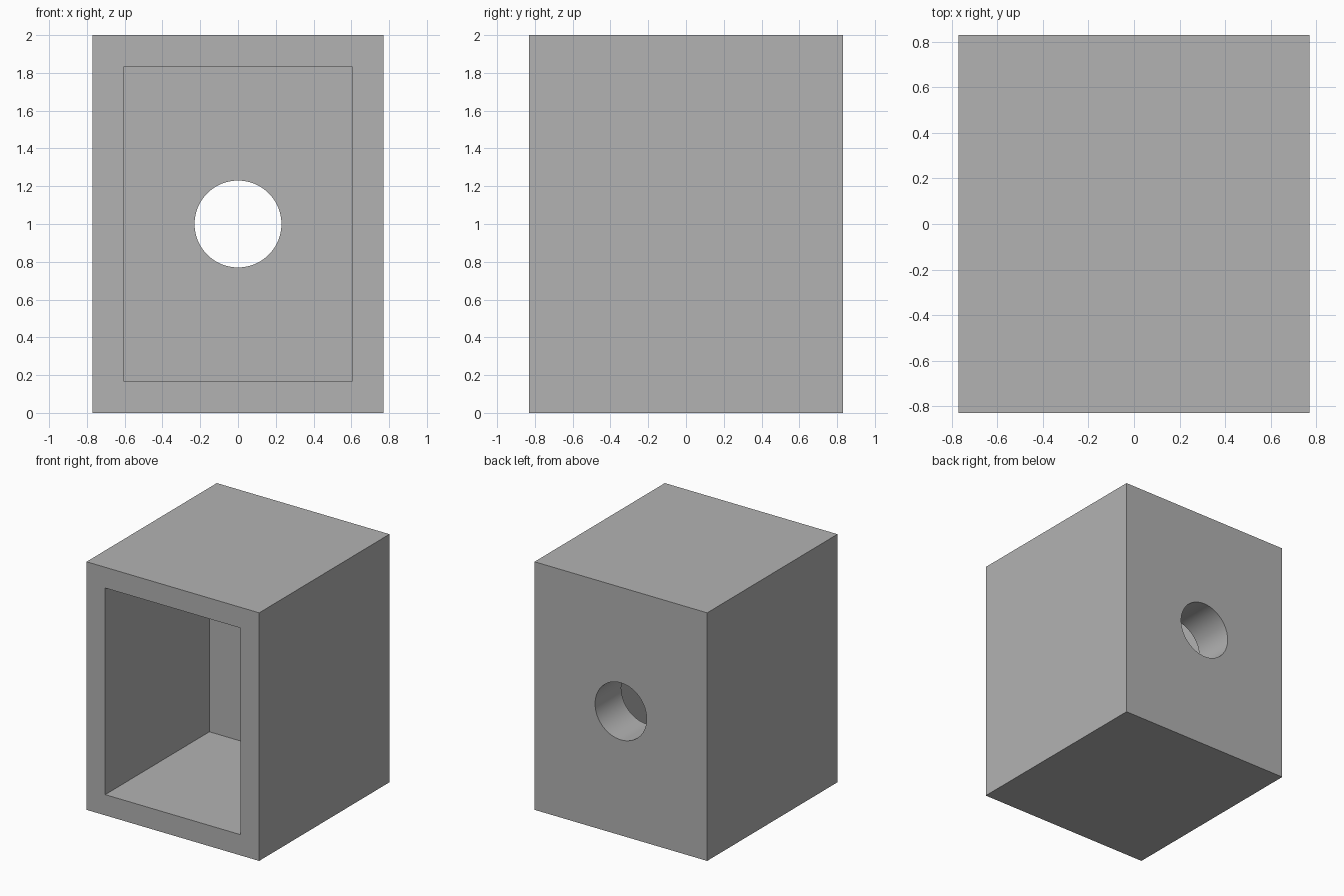
import bpy
import math

default_cube = bpy.data.objects.get("Cube")
if default_cube:
    bpy.data.objects.remove(default_cube, do_unlink=True)

WIDTH, DEPTH, HEIGHT = 1.54, 1.66, 2.0
WALL = 0.167
BACK_WALL = 0.333
HOLE_RADIUS = 0.23
OVERCUT = 0.1

grey = bpy.data.materials.new("plain_grey")
grey.use_nodes = True
colour = (0.448, 0.448, 0.448, 1)
grey.diffuse_color = colour
grey.node_tree.nodes["Principled BSDF"].inputs["Base Color"].default_value = colour


def box(name, size, y):
    bpy.ops.mesh.primitive_cube_add(size=1, location=(0, y, HEIGHT / 2))
    obj = bpy.context.object
    obj.name = name
    obj.scale = size
    bpy.ops.object.transform_apply(location=True, rotation=True, scale=True)
    obj.data.materials.append(grey)
    return obj


def cut(target, cutter):
    cutter.hide_render = True
    mod = target.modifiers.new("cut", "BOOLEAN")
    mod.operation = "DIFFERENCE"
    mod.solver = "EXACT"
    mod.object = cutter
    bpy.context.view_layer.objects.active = target
    bpy.ops.object.modifier_apply(modifier=mod.name)
    bpy.data.objects.remove(cutter, do_unlink=True)


# Outer block
housing = box("housing", (WIDTH, DEPTH, HEIGHT), 0)

# Rectangular cavity, open at the front
cavity_depth = DEPTH - BACK_WALL + OVERCUT
cavity_y = DEPTH / 2 - BACK_WALL - cavity_depth / 2
cavity = box("cavity_cutter",
             (WIDTH - 2 * WALL, cavity_depth, HEIGHT - 2 * WALL), cavity_y)
cut(housing, cavity)

# Round hole through the back wall
bpy.ops.mesh.primitive_cylinder_add(
    vertices=64, radius=HOLE_RADIUS, depth=BACK_WALL + 2 * OVERCUT,
    location=(0, (DEPTH - BACK_WALL) / 2, HEIGHT / 2),
    rotation=(math.pi / 2, 0, 0))
hole = bpy.context.object
hole.name = "hole_cutter"
hole.data.materials.append(grey)
cut(housing, hole)

# Smooth bore, crisp edges
bpy.ops.object.select_all(action="DESELECT")
housing.select_set(True)
bpy.context.view_layer.objects.active = housing
bpy.ops.object.shade_smooth_by_angle(angle=math.radians(30))
